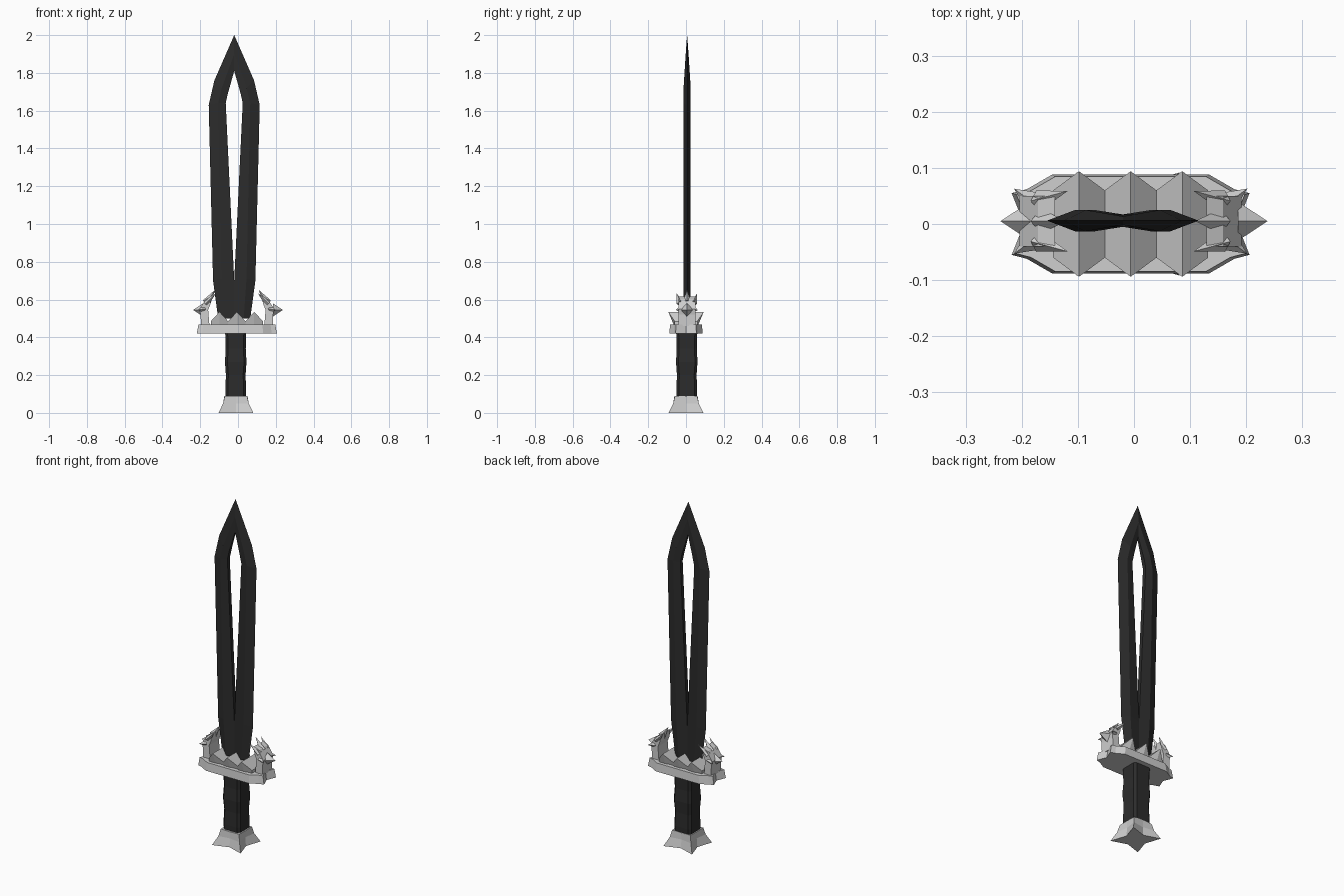
import bpy, bmesh, math
from mathutils import Vector

cube = bpy.data.objects.get("Cube")
if cube:
    bpy.data.objects.remove(cube, do_unlink=True)


def material(name, v):
    m = bpy.data.materials.new(name)
    m.use_nodes = True
    col = (v, v, v, 1)
    m.diffuse_color = col
    m.node_tree.nodes["Principled BSDF"].inputs["Base Color"].default_value = col
    return m


DARK = material("blackened steel", 0.025)
LIGHT = material("pale silver", 0.62)


def finish(name, bm, mat, loc):
    bmesh.ops.remove_doubles(bm, verts=bm.verts, dist=0.0005)
    bmesh.ops.recalc_face_normals(bm, faces=bm.faces)
    me = bpy.data.meshes.new(name)
    bm.to_mesh(me)
    bm.free()
    me.materials.append(mat)
    ob = bpy.data.objects.new(name, me)
    ob.location = loc
    bpy.context.collection.objects.link(ob)
    return ob


def loft(name, rings, mat, loc):
    """Skin a list of equal-length point rings and cap both ends."""
    bm = bmesh.new()
    vs = [[bm.verts.new(p) for p in r] for r in rings]
    n = len(vs[0])
    for a, b in zip(vs, vs[1:]):
        for i in range(n):
            j = (i + 1) % n
            bm.faces.new((a[i], a[j], b[j], b[i]))
    bm.faces.new(vs[0])
    bm.faces.new(vs[-1])
    return finish(name, bm, mat, loc)


def spike(name, base, tip, size, loc):
    """Four-sided pyramid from a base centre to a tip."""
    base, tip = Vector(base), Vector(tip)
    bm = bmesh.new()
    d = (tip - base).normalized()
    u = Vector((0, 1, 0))
    w = d.cross(u).normalized()
    u = w.cross(d)
    ring = [bm.verts.new(base + size * v) for v in (u, w, -u, -w)]
    top = bm.verts.new(tip)
    for i in range(4):
        bm.faces.new((ring[i], ring[(i + 1) % 4], top))
    bm.faces.new(ring)
    return finish(name, bm, LIGHT, loc)


# Split blade: outer edge, raised ridge and inner edge at each station
outer = [(.085, .50), (.112, .70), (.135, 1.63), (.105, 1.76), (0, 2.0)]
ridge = [(.05, .50), (.065, .71), (.085, 1.64), (.066, 1.72), (0, 1.90)]
inner = [(0, .50), (0, .70), (.045, 1.64), (.034, 1.69), (0, 1.81)]
bm = bmesh.new()
for sx in (-1, 1):
    grid = {}
    for sy in (-1, 1):
        for key, line, y in (("o", outer, 0), ("r", ridge, .019), ("i", inner, .011)):
            for k, (d, z) in enumerate(line):
                yy = y * (.4 if k == 4 else 1)
                grid[sy, key, k] = bm.verts.new((sx * d, sy * yy, z))
        for k in range(4):
            for a, b in ("or", "ri"):
                bm.faces.new((grid[sy, a, k], grid[sy, b, k],
                              grid[sy, b, k + 1], grid[sy, a, k + 1]))
    for k in range(1, 4):
        bm.faces.new((grid[-1, "i", k], grid[1, "i", k],
                      grid[1, "i", k + 1], grid[-1, "i", k + 1]))
finish("blade", bm, DARK, (-.02, .006, 0))


# Grip: chamfered square, slightly uneven along its length
def chamfered(h, c, z):
    pts = [(h, h - c), (h - c, h), (c - h, h), (-h, h - c),
           (-h, c - h), (c - h, -h), (h - c, -h), (h, c - h)]
    return [(x, y, z) for x, y in pts]


grip_steps = [(.05, .052), (.12, .055), (.2, .052), (.27, .057), (.34, .053), (.43, .056)]
loft("grip", [chamfered(h, .013, z) for z, h in grip_steps], DARK, (-.012, .004, 0))


# Pommel: flared foot with four points and hollowed sides
def star(corner, mid, z):
    return [(corner * a, corner * b, z) if a * b else (mid * a, mid * b, z)
            for a, b in ((1, 0), (1, 1), (0, 1), (-1, 1), (-1, 0), (-1, -1), (0, -1), (1, -1))]


loft("pommel", [star(.092, .062, 0), star(.068, .058, .05), star(.059, .061, .09)],
     LIGHT, (-.011, 0, 0))

# Guard plate: long outline with notched ends
GUARD = (-.006, 0, 0)
quarter = [(.19, 0), (.212, .055), (.185, .062), (.14, .088)]
outline = quarter + [(-x, y) for x, y in reversed(quarter)]
outline += [(-x, -y) for x, y in quarter[1:]] + [(x, -y) for x, y in reversed(quarter[1:])]
loft("guard_plate", [[(x * s, y * s, z) for x, y in outline]
                     for s, z in ((1, .42), (.96, .468))], LIGHT, GUARD)

# Crown: zigzag roofs with points leaning out to front and back
bm = bmesh.new()
previous = None
for k in range(7):
    x = -.138 + .046 * k
    peak = k % 2
    y, z = (.094, .535) if peak else (.06, .485)
    row = [bm.verts.new(p) for p in ((x, -.06, .455), (x, -y, z), (x, 0, z),
                                     (x, y, z), (x, .06, .455))]
    if previous:
        for i in range(5):
            j = (i + 1) % 5
            bm.faces.new((previous[i], previous[j], row[j], row[i]))
    if k in (0, 6):
        bm.faces.new(row)
    previous = row
finish("guard_crown", bm, LIGHT, GUARD)

# Side arms with outward thorn and inward claws
arm = [(.145, .46), (.19, .46), (.192, .52), (.198, .55), (.165, .60),
       (.135, .615), (.14, .575), (.152, .545)]
for sx, side in ((1, "left"), (-1, "right")):
    loft(side + "_arm", [[(sx * x, y, z) for x, z in arm] for y in (-.045, .045)],
         LIGHT, (GUARD[0], .005, 0))
    spike(side + "_thorn", (sx * .185, 0, .545), (sx * .238, 0, .545), .035, (0, .005, 0))
    spike(side + "_middle_claw", (sx * .16, 0, .585), (sx * .115, 0, .652), .022,
          (GUARD[0], .005, 0))
    for sy, end in ((-1, "front"), (1, "back")):
        spike(f"{side}_{end}_claw", (sx * .165, sy * .036, .58),
              (sx * .112, sy * .054, .632), .019, (GUARD[0], .005, 0))
        spike(f"{side}_{end}_barb", (sx * .175, sy * .036, .55),
              (sx * .208, sy * .058, .545), .018, (GUARD[0], .005, 0))
